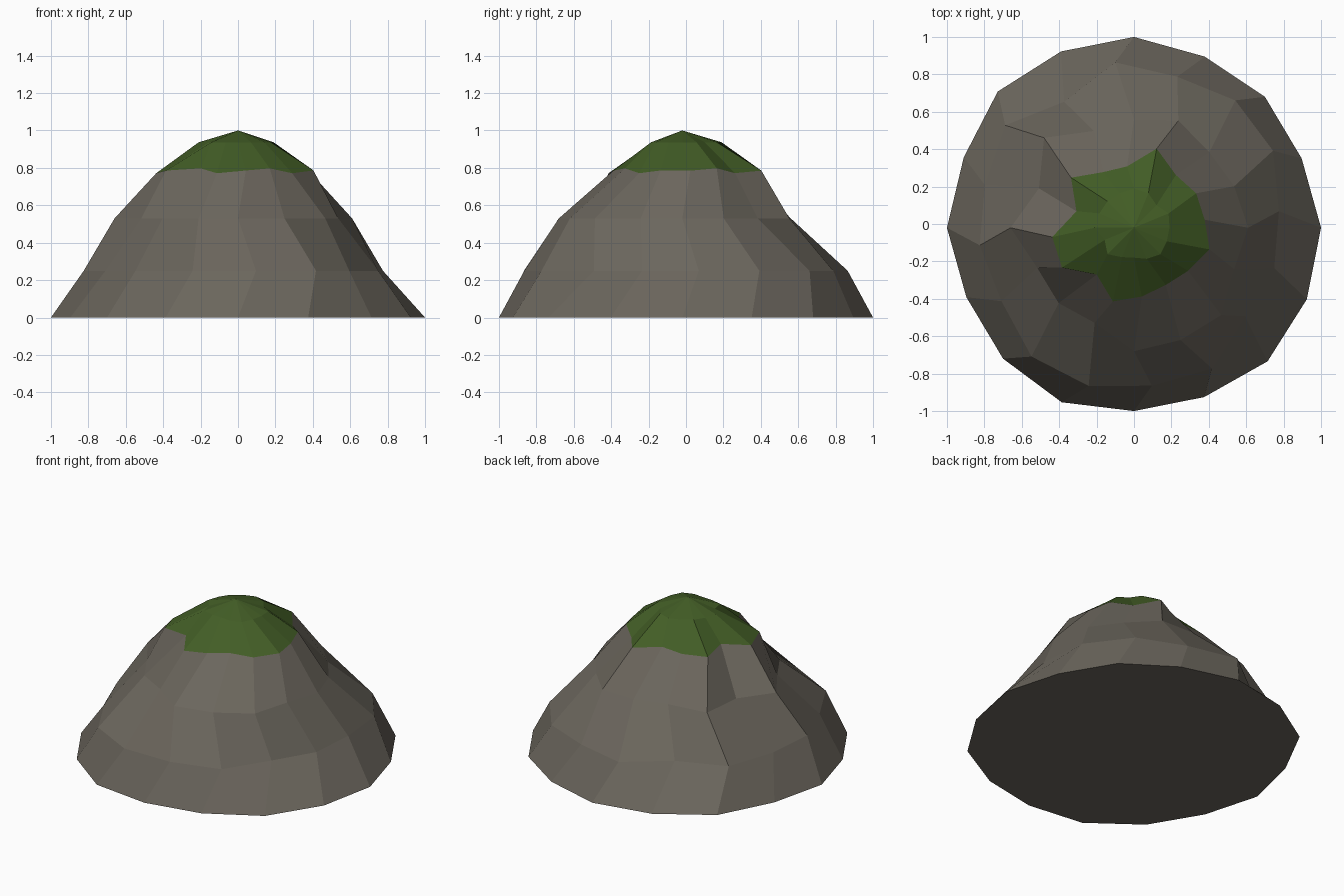
import bpy, bmesh, math

if "Cube" in bpy.data.objects:
    bpy.data.objects.remove(bpy.data.objects["Cube"])

SIDES = 16
CENTRE_Y = -0.02

# Each ring: height, twist in degrees, radius at every side (from +x, anticlockwise)
RINGS = [
    (0.00, 0.0, [1.00, .97, .99, .99, 1.02, 1.02, 1.03, .985,
                 1.00, .97, .99, 1.01, .98, .98, 1.01, 1.00]),
    (0.25, 6.5, [.78, .85, .87, .84, .89, .77, .88, .83,
                 .83, .81, .88, .88, .85, .86, .76, .78]),
    (0.53, 0.0, [.61, .58, .57, .62, .58, .56, .68, .55,
                 .66, .56, .57, .55, .66, .65, .66, .58]),
    (0.785, 6.5, [.38, .38, .36, .44, .33, .34, .43, .32,
                  .44, .44, .32, .41, .37, .35, .37, .42]),
    (0.937, 0.0, [.19, .20, .17, .20, .21, .20, .20, .20,
                  .21, .17, .20, .17, .16, .18, .20, .19]),
]


def material(name, color):
    m = bpy.data.materials.new(name)
    m.diffuse_color = (*color, 1)
    m.use_nodes = True
    m.node_tree.nodes["Principled BSDF"].inputs["Base Color"].default_value = m.diffuse_color
    return m


def add_ring(bm, height, twist, radii):
    """One irregular ring; upper rings ripple slightly in height."""
    verts = []
    for i, r in enumerate(radii):
        a = math.radians(360 / SIDES * i + twist)
        z = height + (0.015 * math.sin(i * 2.1) if height > 0.6 and height < 0.9 else 0)
        verts.append(bm.verts.new((r * math.cos(a), CENTRE_Y + r * math.sin(a), z)))
    return verts


bm = bmesh.new()
rings = [add_ring(bm, *ring) for ring in RINGS]

# Flat underside
bm.faces.new(list(reversed(rings[0])))

# Rock slopes, with grass above the fourth ring
for level, (low, high) in enumerate(zip(rings, rings[1:])):
    for i in range(SIDES):
        j = (i + 1) % SIDES
        f = bm.faces.new((low[i], low[j], high[j], high[i]))
        f.material_index = 1 if level >= 3 else 0

# Grass peak
peak = bm.verts.new((0, CENTRE_Y, 1.0))
for i in range(SIDES):
    f = bm.faces.new((rings[-1][i], rings[-1][(i + 1) % SIDES], peak))
    f.material_index = 1

mesh = bpy.data.meshes.new("mountain")
bm.to_mesh(mesh)
bm.free()
mesh.materials.append(material("grey rock", (0.147, 0.133, 0.109)))
mesh.materials.append(material("green grass", (0.055, 0.110, 0.019)))
bpy.context.collection.objects.link(bpy.data.objects.new("mountain", mesh))
